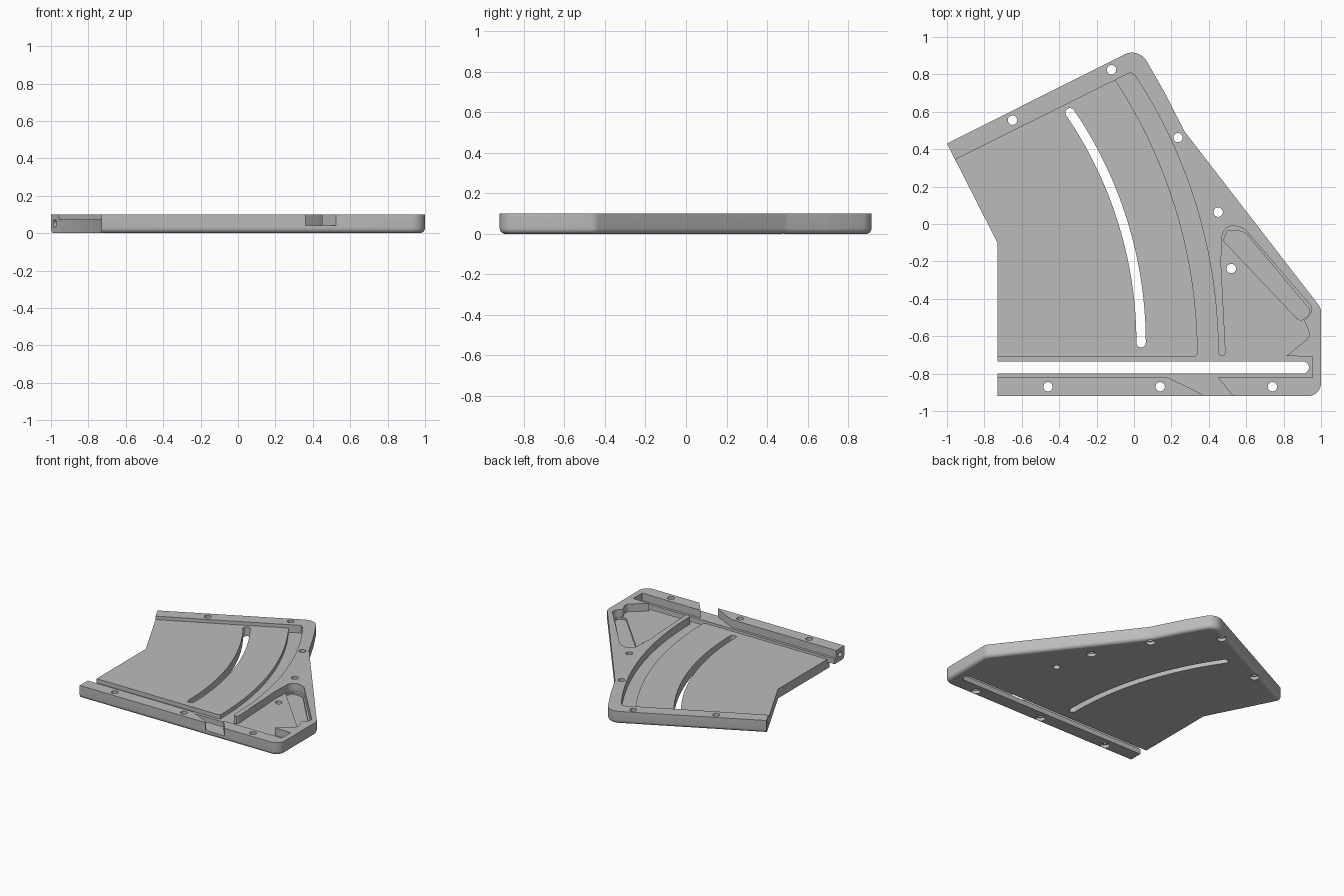
import bpy, bmesh, math
from mathutils import Vector

cube = bpy.data.objects.get("Cube")
if cube:
    bpy.data.objects.remove(cube)

TOP, FLOOR, CHANNEL, POCKET = 0.10, 0.073, 0.04, 0.025

grey = bpy.data.materials.new("light grey")
grey.use_nodes = True
grey.diffuse_color = (0.5, 0.5, 0.5, 1)
grey.node_tree.nodes["Principled BSDF"].inputs["Base Color"].default_value = (0.5, 0.5, 0.5, 1)


def arc(foot, tip, n=28):
    """Circular arc that starts vertical at foot and bends left to tip."""
    d, h = foot[0] - tip[0], tip[1] - foot[1]
    r = (d * d + h * h) / (2 * d)
    end = math.asin(h / r)
    return [(foot[0] - r + r * math.cos(end * i / n),
             foot[1] + r * math.sin(end * i / n)) for i in range(n + 1)]


def rounded(corners, n=8):
    """Polygon from (x, y, radius) corners; each radius becomes a fillet."""
    out = []
    for i, (x, y, r) in enumerate(corners):
        p = Vector((x, y))
        if r == 0:
            out.append((x, y))
            continue
        a = (Vector(corners[i - 1][:2]) - p).normalized()
        b = (Vector(corners[(i + 1) % len(corners)][:2]) - p).normalized()
        half = a.angle(b) / 2
        c = p + (a + b).normalized() * (r / math.sin(half))
        start = p + a * (r / math.tan(half)) - c
        stop = p + b * (r / math.tan(half)) - c
        sweep = -start.angle_signed(stop)
        for k in range(n + 1):
            t = sweep * k / n
            out.append((c.x + start.x * math.cos(t) - start.y * math.sin(t),
                        c.y + start.x * math.sin(t) + start.y * math.cos(t)))
    return out


def prism(name, points, z0, z1, bevel_rule=None):
    bm = bmesh.new()
    base = bm.faces.new([bm.verts.new((x, y, z0)) for x, y in points])
    top = bmesh.ops.extrude_face_region(bm, geom=[base])
    bmesh.ops.translate(bm, vec=(0, 0, z1 - z0),
                        verts=[v for v in top["geom"] if isinstance(v, bmesh.types.BMVert)])
    bmesh.ops.recalc_face_normals(bm, faces=bm.faces)
    if bevel_rule:
        edges = [e for e in bm.edges if bevel_rule(e)]
        bmesh.ops.bevel(bm, geom=edges, offset=0.028, segments=5, profile=0.5,
                        affect='EDGES', clamp_overlap=True)
    return to_object(name, bm)


def to_object(name, bm):
    mesh = bpy.data.meshes.new(name)
    bm.to_mesh(mesh)
    bm.free()
    obj = bpy.data.objects.new(name, mesh)
    mesh.materials.append(grey)
    bpy.context.collection.objects.link(obj)
    return obj


def rod(name, centre, axis, r, depth, r2=None):
    bm = bmesh.new()
    bmesh.ops.create_cone(bm, cap_ends=True, segments=24, radius1=r,
                          radius2=r if r2 is None else r2, depth=depth)
    obj = to_object(name, bm)
    obj.data.transform(Vector(axis).to_track_quat('Z', 'Y').to_matrix().to_4x4())
    for v in obj.data.vertices:
        v.co += Vector(centre)
    return obj


def cut(target, cutter):
    mod = target.modifiers.new("cut", 'BOOLEAN')
    mod.operation, mod.solver, mod.object = 'DIFFERENCE', 'EXACT', cutter
    bpy.context.view_layer.objects.active = target
    bpy.ops.object.modifier_apply(modifier=mod.name)
    bpy.data.objects.remove(cutter)


# Plate body, bottom rim rounded except along the two open left sides
def bottom_rim(e):
    a, b = (v.co for v in e.verts)
    left = max(a.x, b.x) < -0.72 and abs(a.y - b.y) > 0.1 * abs(a.x - b.x)
    into_rim = max(a.y, b.y) > 0.44
    return max(a.z, b.z) < 0.001 and (not left or into_rim)


outline = rounded([(-1, 0.43, 0), (-0.73, -0.1, 0), (-0.73, -0.92, 0), (1, -0.92, 0.07),
                   (1, -0.45, 0.06), (0.27, 0.495, 0.1), (0.16, 0.71, 0.6),
                   (0.025, 0.945, 0.09)])
plate = prism("track_plate", outline, 0, TOP, bottom_rim)

# Main floor, reaching into the lower channel
def rim_y(x):
    return 0.345 + 0.497 * (x + 0.955)


floor = ([(-1.3, rim_y(-1.3)), (-1.3, -0.76), (0.38, -0.76)]
         + arc((0.38, -0.7), (-0.06, rim_y(-0.06))))
cut(plate, prism("floor_cutter", floor, FLOOR, 0.2))

# Lower channel: beside the floor, along the straight slot, and in the side pocket
inner = arc((0.34, -0.7), (-0.1, rim_y(-0.1)))
outer = arc((0.45, -0.69), (0.005, 0.795))
pocket_side = rounded([(0.49, -0.71, 0.015), (0.465, -0.2, 0), (0.475, 0.01, 0.06),
                       (0.59, -0.025, 0.08), (0.965, -0.46, 0.04), (0.91, -0.515, 0.01),
                       (0.945, -0.6, 0.04), (0.815, -0.705, 0), (0.955, -0.71, 0),
                       (0.955, -0.82, 0), (0.45, -0.82, 0)])[9:]
channel = (inner[::-1] + [(0.325, -0.71), (-1.2, -0.71), (-1.2, -0.82)]
           + pocket_side[::-1] + [(0.49, -0.69), (0.48, -0.707), (0.46, -0.707)]
           + outer + [(-0.02, rim_y(-0.02))])
cut(plate, prism("channel_cutter", channel, CHANNEL, 0.2))

# Deeper triangular corner of the pocket
triangle = rounded([(0.478, -0.09, 0), (0.89, -0.525, 0.03), (0.95, -0.47, 0.03),
                    (0.59, -0.04, 0.06), (0.5, -0.035, 0)])
cut(plate, prism("triangle_cutter", triangle, POCKET, 0.09))

# Funnel notch through the front rim
notch = [(0.16, -0.81), (0.36, -0.908), (0.36, -1), (0.525, -1), (0.525, -0.915), (0.44, -0.81)]
cut(plate, prism("notch_cutter", notch, CHANNEL, 0.2))

# Straight slot, open at the left
slot = rounded([(-1.2, -0.8, 0), (0.935, -0.8, 0.0325), (0.935, -0.734, 0.0325), (-1.2, -0.734, 0)])
cut(plate, prism("straight_slot_cutter", slot, -0.1, 0.2))

# Curved slot: a path widened to both sides, with round ends
path = [Vector(p) for p in arc((0.038, -0.635), (-0.342, 0.595))]
sides = []
for i, p in enumerate(path):
    t = (path[min(i + 1, len(path) - 1)] - path[max(i - 1, 0)]).normalized()
    sides.append((p, t, Vector((t.y, -t.x))))


def cap(p, t, n):
    return [p + 0.025 * (n * math.cos(k * math.pi / 8) + t * math.sin(k * math.pi / 8))
            for k in range(1, 8)]


p0, t0, n0 = sides[0]
curved = ([p + n * 0.025 for p, t, n in sides] + cap(*sides[-1])
          + [p - n * 0.025 for p, t, n in sides[::-1]] + cap(p0, -t0, -n0))
cut(plate, prism("curved_slot_cutter", [tuple(p) for p in curved], -0.1, 0.2))

# Screw holes, countersunk from below
screws = [(-0.65, 0.555), (-0.12, 0.825), (0.235, 0.462), (0.45, 0.063),
          (-0.46, -0.87), (0.14, -0.87), (0.74, -0.87)]
for x, y in screws:
    cut(plate, rod("hole_cutter", (x, y, 0.05), (0, 0, 1), 0.025, 0.3))
    cut(plate, rod("sink_cutter", (x, y, -0.01), (0, 0, 1), 0.034, 0.07))
cut(plate, rod("hole_cutter", (0.52, -0.238, 0.05), (0, 0, 1), 0.025, 0.3))

# Pin sockets in the left ends of both rims
cut(plate, rod("pin_cutter", (-0.73, -0.87, 0.052), (1, 0, 0), 0.02, 0.2))
cut(plate, rod("pin_cutter", (-0.978, 0.388, 0.052), (0.895, 0.445, 0), 0.02, 0.2))

# Smooth curves, crisp edges
bpy.ops.object.select_all(action='DESELECT')
plate.select_set(True)
bpy.context.view_layer.objects.active = plate
bpy.ops.object.shade_smooth_by_angle(angle=math.radians(30))
